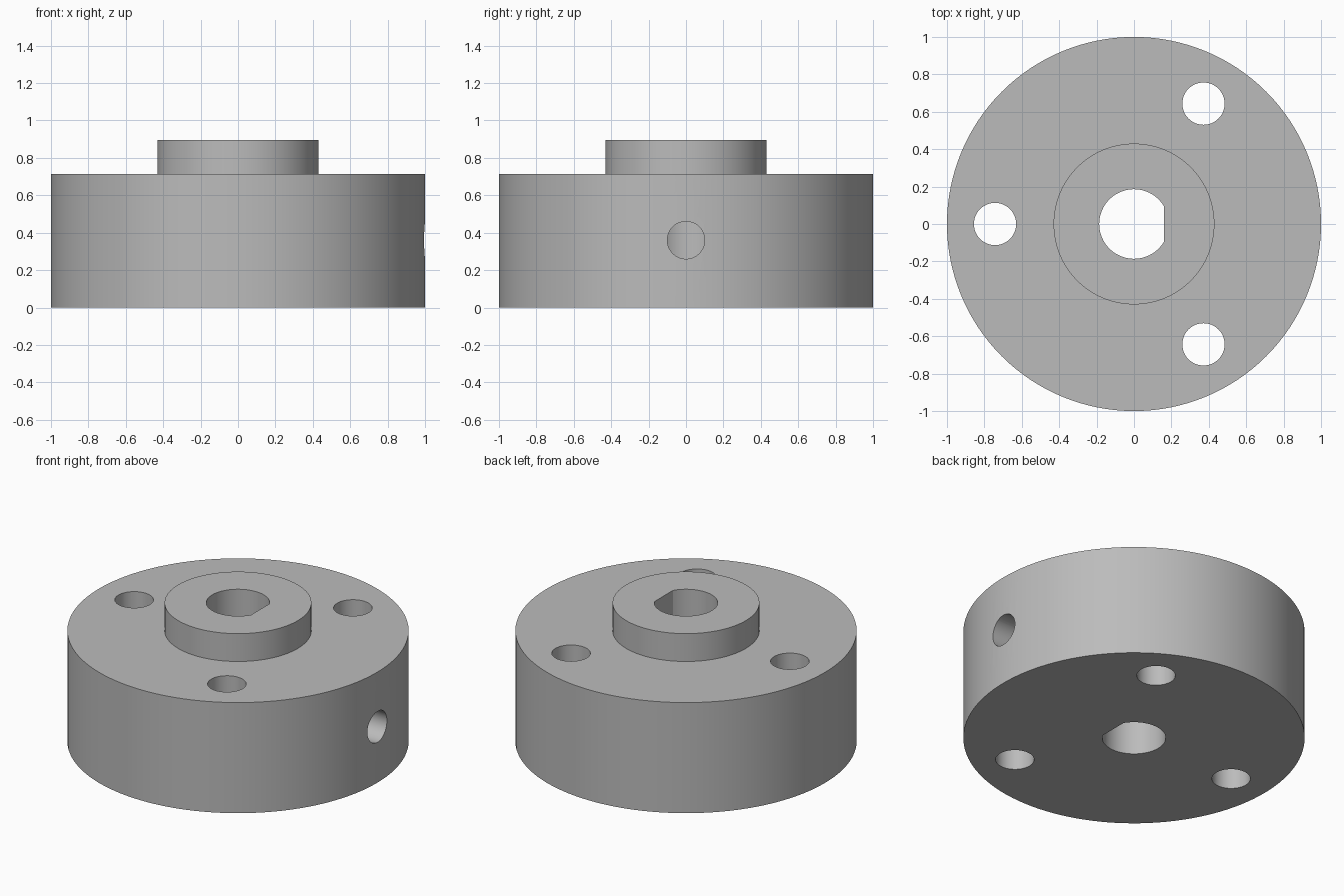
import bpy, bmesh, math
from mathutils import Matrix, Vector

if "Cube" in bpy.data.objects:
    bpy.data.objects.remove(bpy.data.objects["Cube"])

SEG = 128


def circle(r, n=SEG):
    return [(r * math.cos(2 * math.pi * i / n), r * math.sin(2 * math.pi * i / n)) for i in range(n)]


def make_object(name, bm):
    bmesh.ops.recalc_face_normals(bm, faces=bm.faces)
    mesh = bpy.data.meshes.new(name)
    bm.to_mesh(mesh)
    bm.free()
    obj = bpy.data.objects.new(name, mesh)
    bpy.context.collection.objects.link(obj)
    return obj


def stack(name, rings, matrix=Matrix()):
    """Closed solid skinned through (outline, height) rings."""
    bm = bmesh.new()
    loops = [[bm.verts.new(matrix @ Vector((x, y, z))) for x, y in pts] for pts, z in rings]
    for a, b in zip(loops, loops[1:]):
        n = len(a)
        for i in range(n):
            j = (i + 1) % n
            bm.faces.new((a[i], a[j], b[j], b[i]))
    bm.faces.new(loops[0][::-1])
    bm.faces.new(loops[-1])
    return make_object(name, bm)


# Flange and raised hub as one turned body
body = stack("hub_body", [(circle(1.0), 0), (circle(1.0), 0.715),
                          (circle(0.43), 0.715), (circle(0.43), 0.895)])

# D-shaped shaft bore: circle cut off by a flat on the +x side
flat_x, bore_r = 0.16, 0.186
half = math.acos(flat_x / bore_r)
arc = [half + (2 * math.pi - 2 * half) * i / 64 for i in range(65)]
d_shape = [(bore_r * math.cos(a), bore_r * math.sin(a)) for a in arc]
cutters = [stack("bore_cutter", [(d_shape, -0.2), (d_shape, 1.2)])]

# Three bolt holes
for deg in (60, 180, 300):
    a = math.radians(deg)
    place = Matrix.Translation((0.743 * math.cos(a), 0.743 * math.sin(a), 0))
    hole = circle(0.113, 48)
    cutters.append(stack("bolt_hole_cutter", [(hole, -0.2), (hole, 1.0)], place))

# Set screw hole from the +x rim into the bore
side = Matrix.Translation((0, 0, 0.36)) @ Matrix.Rotation(math.pi / 2, 4, 'Y')
screw = circle(0.1, 48)
cutters.append(stack("set_screw_cutter", [(screw, 0.05), (screw, 1.2)], side))

# Cut every hole, then drop the cutters
bpy.context.view_layer.objects.active = body
body.select_set(True)
for c in cutters:
    c.hide_render = True
    mod = body.modifiers.new(c.name, 'BOOLEAN')
    mod.operation, mod.solver, mod.object = 'DIFFERENCE', 'EXACT', c
    bpy.ops.object.modifier_apply(modifier=mod.name)
for c in cutters:
    bpy.data.objects.remove(c)

# Plain grey metal
metal = bpy.data.materials.new("grey_metal")
metal.diffuse_color = (0.5, 0.5, 0.5, 1)
metal.use_nodes = True
metal.node_tree.nodes["Principled BSDF"].inputs["Base Color"].default_value = metal.diffuse_color
body.data.materials.clear()
body.data.materials.append(metal)
bpy.ops.object.shade_smooth_by_angle(angle=math.radians(30))
